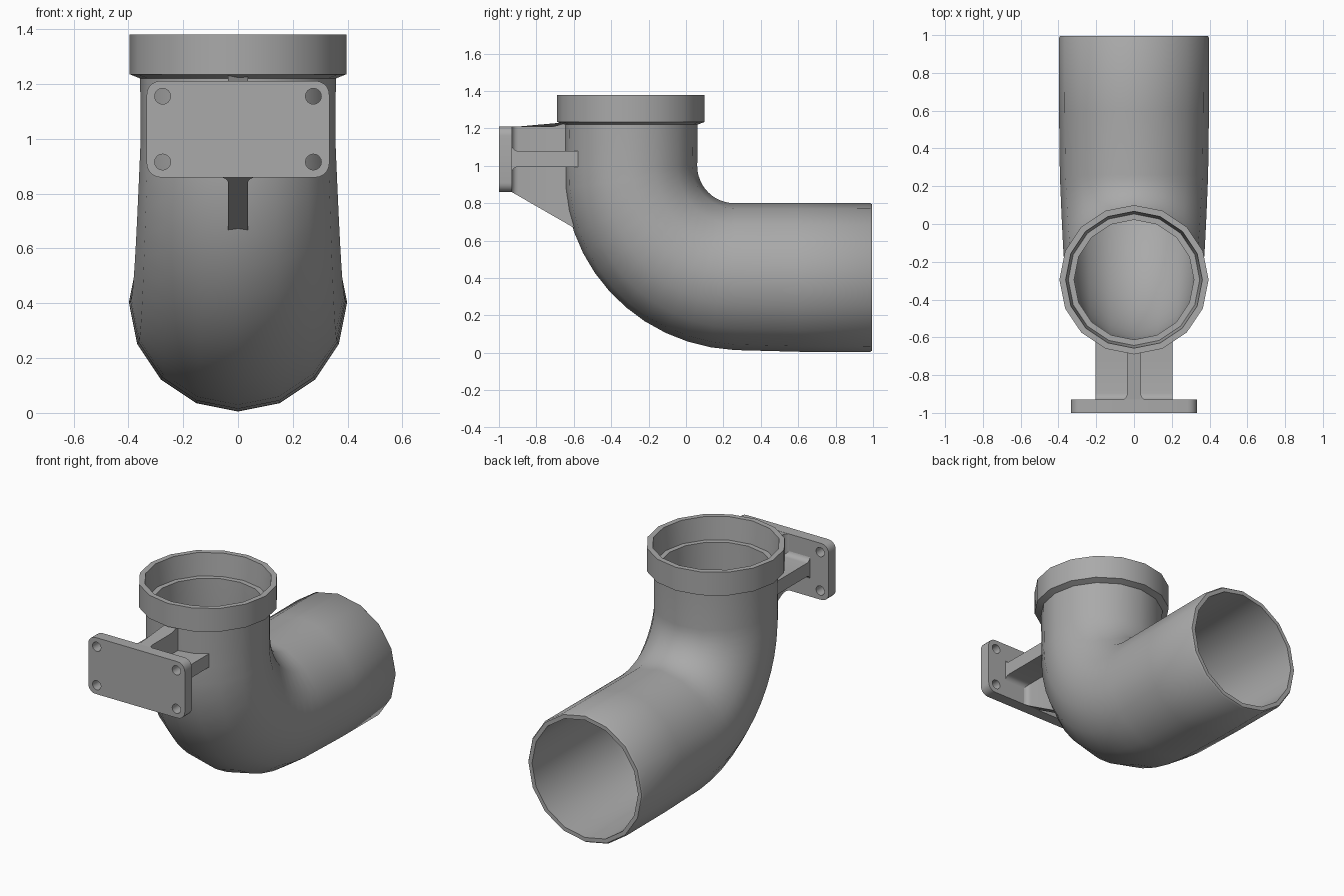
import bpy, bmesh
from math import sin, cos, pi, radians, sqrt

cube = bpy.data.objects.get("Cube")
if cube:
    bpy.data.objects.remove(cube, do_unlink=True)

grey = bpy.data.materials.new("plain grey")
grey.use_nodes = True
tone = (0.40, 0.40, 0.40, 1)
grey.diffuse_color = tone
grey.node_tree.nodes["Principled BSDF"].inputs["Base Color"].default_value = tone


def finish(obj, angle=35):
    obj.data.materials.append(grey)
    bpy.ops.object.select_all(action='DESELECT')
    obj.select_set(True)
    bpy.context.view_layer.objects.active = obj
    bpy.ops.object.shade_smooth_by_angle(angle=radians(angle))


def loft(name, sections, closed=False):
    """Skin equal loops of points; either join the ends or cap them."""
    bm = bmesh.new()
    loops = [[bm.verts.new(p) for p in s] for s in sections]
    pairs = list(zip(loops, loops[1:]))
    if closed:
        pairs.append((loops[-1], loops[0]))
    else:
        bm.faces.new(loops[0])
        bm.faces.new(loops[-1])
    for a, b in pairs:
        for i in range(len(a)):
            j = (i + 1) % len(a)
            bm.faces.new((a[i], a[j], b[j], b[i]))
    bmesh.ops.recalc_face_normals(bm, faces=bm.faces)
    mesh = bpy.data.meshes.new(name)
    bm.to_mesh(mesh)
    bm.free()
    obj = bpy.data.objects.new(name, mesh)
    bpy.context.collection.objects.link(obj)
    finish(obj)


# Elbow pipe: outer skin from collar to outlet, then the bore back up
SIDES, AXIS_Y, AXIS_Z = 16, -0.295, 0.4
BEND_Y, BEND_Z, BEND_IN = 0.26, 1.0, 0.2


def ring(y, z, r, tilt):
    steps = [2 * pi * k / SIDES for k in range(SIDES)]
    return [(r * cos(a), y - r * sin(a) * cos(tilt), z - r * sin(a) * sin(tilt))
            for a in steps]


def upright(z, r):
    return ring(AXIS_Y, z, r, 0)


def level(y, r):
    return ring(y, AXIS_Z + 0.003, r, pi / 2)


def bend(wall, count=12):
    rings = []
    for k in range(count + 1):
        t = k / count
        tilt = t * pi / 2
        far = 0.91 + 0.075 * t
        mid, r = (far + BEND_IN) / 2, (far - BEND_IN) / 2
        rings.append(ring(BEND_Y - mid * cos(tilt), BEND_Z - mid * sin(tilt),
                          r - wall, tilt))
    return rings


outer = [upright(1.38, 0.395), upright(1.235, 0.395), upright(1.22, 0.357)]
outer += bend(0) + [level(0.6, 0.397), level(0.985, 0.398), level(0.995, 0.391)]
bore = [level(0.995, 0.366)] + bend(0.038)[::-1]
bore += [upright(1.24, 0.317), upright(1.24, 0.348), upright(1.38, 0.362)]
loft("elbow_pipe", outer + bore, closed=True)


# Mounting plate with rounded corners and four bolt holes
def arc(cx, cy, r, start, sweep, n):
    return [(cx + r * cos(start + sweep * k / n), cy + r * sin(start + sweep * k / n))
            for k in range(n + 1)]


HALF_W, HALF_H, CORNER = 0.333, 0.176, 0.05
outline = []
for q, (sx, sz) in enumerate([(1, 1), (-1, 1), (-1, -1), (1, -1)]):
    outline += arc(sx * (HALF_W - CORNER), sz * (HALF_H - CORNER), CORNER,
                   q * pi / 2, pi / 2, 5)
holes = [arc(sx * 0.275, sz * 0.12, 0.029, 0, 2 * pi, 16)[:-1]
         for sx in (-1, 1) for sz in (-1, 1)]
curve = bpy.data.curves.new("mounting_plate", 'CURVE')
curve.dimensions, curve.fill_mode, curve.extrude = '2D', 'BOTH', 0.035
for loop in [outline] + holes:
    spline = curve.splines.new('POLY')
    spline.points.add(len(loop) - 1)
    for point, (x, y) in zip(spline.points, loop):
        point.co = (x, y, 0, 1)
    spline.use_cyclic_u = True
plate = bpy.data.objects.new("mounting_plate", curve)
plate.location = (0, -0.965, 1.035)
plate.rotation_euler = (pi / 2, 0, 0)
bpy.context.collection.objects.link(plate)
bpy.ops.object.select_all(action='DESELECT')
plate.select_set(True)
bpy.context.view_layer.objects.active = plate
bpy.ops.object.convert(target='MESH')
finish(bpy.context.object)


# Rib outline: flared by a fillet at the plate, straight to the pipe
def rib_outline(half, end, fillet=0.035, back=-0.932):
    side = [(half + fillet - fillet * sin(t * pi / 8),
             back + fillet - fillet * cos(t * pi / 8)) for t in range(5)]
    side += [(half, -0.71), (half, end)]
    return side + [(-u, y) for u, y in reversed(side)]


# Upright web with a sloping lower edge
def web(end, height):
    return [(x, y, height(y)) for x, y in rib_outline(0.036, end)]


loft("upright_web", [
    web(-0.62, lambda y: 1.21 if y < -0.7 else 1.235),
    web(-0.62, lambda y: 1.0),
    web(-0.615, lambda y: 0.88 if y < -0.7 else 0.85),
    web(-0.58, lambda y: 0.86 - 0.575 * (y + 0.932)),
])

# Cross web, its inner end following the pipe wall
stations = [-0.205, -0.14, -0.07, 0, 0.07, 0.14, 0.205]
loft("cross_web", [
    [(x, y, 1.037 + u)
     for u, y in rib_outline(0.042, AXIS_Y - sqrt(0.332 ** 2 - x * x))]
    for x in stations
])
